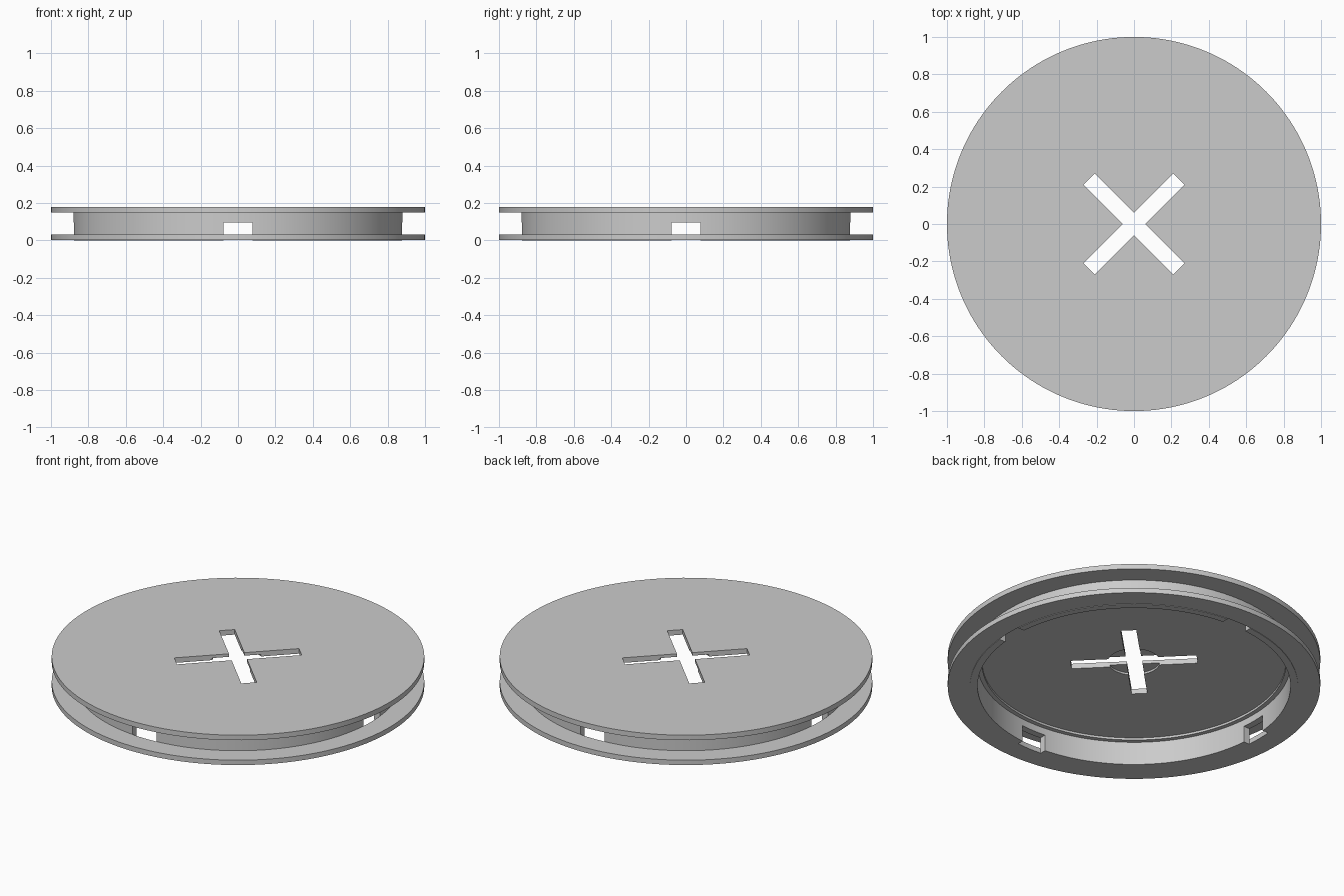
import bpy
import bmesh
from math import pi, radians
from mathutils import Matrix

cube = bpy.data.objects.get("Cube")
if cube:
    bpy.data.objects.remove(cube, do_unlink=True)

SEGMENTS = 160
grey = bpy.data.materials.new("plain grey")
grey.use_nodes = True
colour = (0.6, 0.6, 0.6, 1)
grey.diffuse_color = colour
grey.node_tree.nodes["Principled BSDF"].inputs["Base Color"].default_value = colour


def add_object(name, bm):
    bmesh.ops.recalc_face_normals(bm, faces=bm.faces)
    mesh = bpy.data.meshes.new(name)
    bm.to_mesh(mesh)
    bm.free()
    mesh.materials.append(grey)
    obj = bpy.data.objects.new(name, mesh)
    bpy.context.collection.objects.link(obj)
    return obj


def ring(name, profile):
    """Turn a closed (radius, height) outline around the z axis."""
    bm = bmesh.new()
    verts = [bm.verts.new((r, 0, z)) for r, z in profile]
    edges = [bm.edges.new((v, verts[i - 1])) for i, v in enumerate(verts)]
    bmesh.ops.spin(bm, geom=verts + edges, cent=(0, 0, 0), axis=(0, 0, 1),
                   angle=2 * pi, steps=SEGMENTS, use_merge=True)
    bmesh.ops.remove_doubles(bm, verts=bm.verts, dist=1e-5)
    return add_object(name, bm)


def disc(name, radius, bottom, top):
    bm = bmesh.new()
    bmesh.ops.create_cone(bm, cap_ends=True, segments=SEGMENTS, radius1=radius,
                          radius2=radius, depth=top - bottom,
                          matrix=Matrix.Translation((0, 0, (bottom + top) / 2)))
    return add_object(name, bm)


def bar(name, length, width, bottom, top, angle):
    """A box through the centre, turned about z."""
    bm = bmesh.new()
    place = (Matrix.Rotation(angle, 4, "Z")
             @ Matrix.Translation((0, 0, (bottom + top) / 2))
             @ Matrix.Diagonal((length, width, top - bottom, 1)))
    bmesh.ops.create_cube(bm, size=1, matrix=place)
    return add_object(name, bm)


def cut(target, cutter):
    cutter.hide_render = True
    mod = target.modifiers.new("cut", "BOOLEAN")
    mod.operation = "DIFFERENCE"
    mod.solver = "EXACT"
    mod.object = cutter
    bpy.context.view_layer.objects.active = target
    bpy.ops.object.modifier_apply(modifier=mod.name)
    bpy.data.objects.remove(cutter, do_unlink=True)


# Top plate with a round recess below and a diagonal cross slot
top_plate = disc("top_plate", 1.0, 0.15, 0.18)
cut(top_plate, disc("recess_cutter", 0.14, 0.1, 0.162))
for angle in (45, -45):
    cut(top_plate, bar("slot_cutter", 0.68, 0.084, 0.1, 0.25, radians(angle)))

# Drum wall with a small ledge under the plate and four openings
drum = ring("drum_wall", [(0.88, 0), (0.88, 0.15), (0.815, 0.15),
                          (0.815, 0.137), (0.84, 0.137), (0.84, 0)])
for angle in (0, 90):
    cut(drum, bar("window_cutter", 2.2, 0.157, -0.1, 0.096, radians(angle)))

# Bottom flange around the drum
flange = ring("bottom_flange", [(0.88, 0.003), (1, 0.003), (1, 0.032), (0.88, 0.032)])

# Smooth round walls, crisp rims
bpy.ops.object.select_all(action="DESELECT")
for obj in (top_plate, drum, flange):
    obj.select_set(True)
bpy.context.view_layer.objects.active = drum
bpy.ops.object.shade_smooth_by_angle(angle=radians(30))
